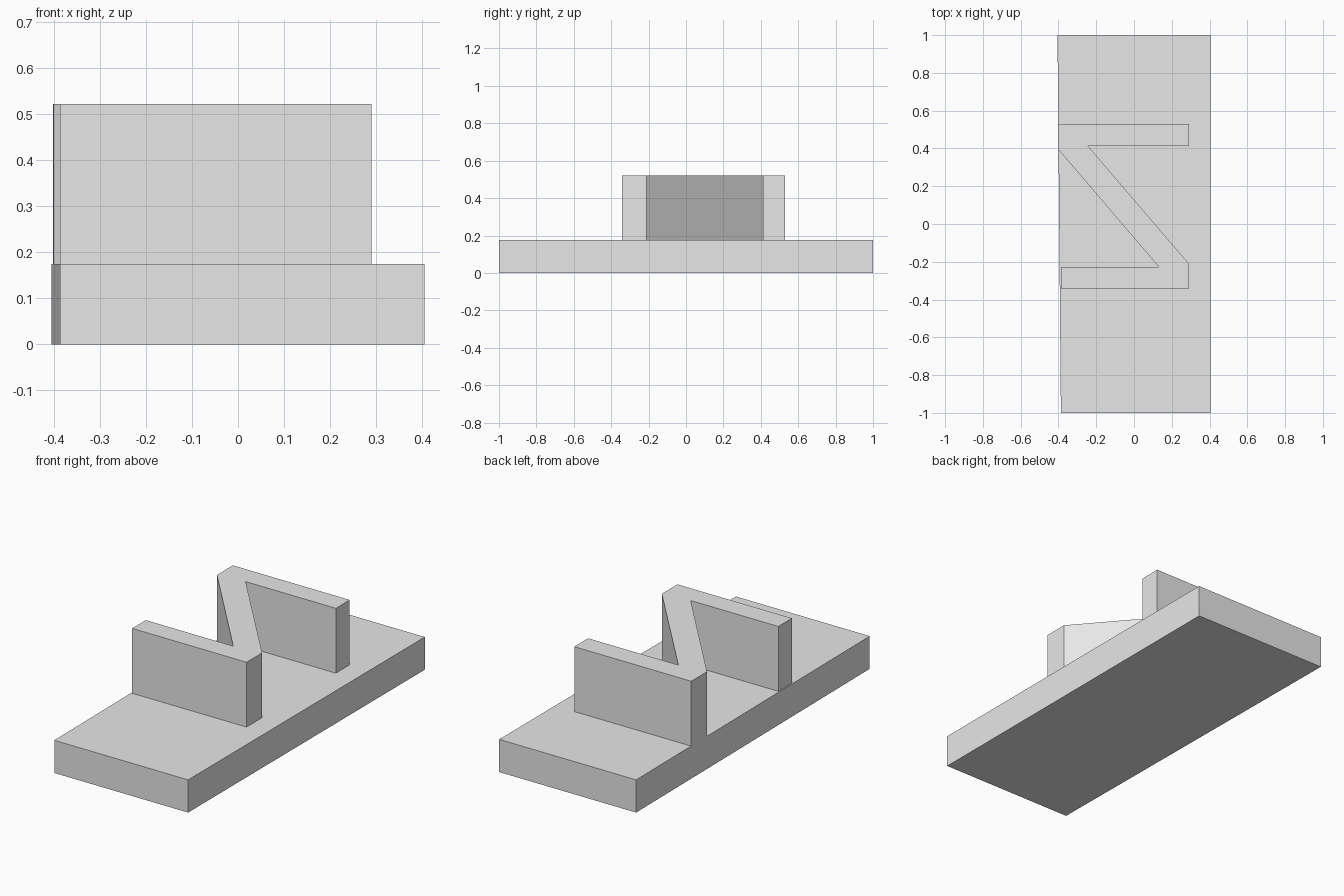
import bpy
import bmesh

if "Cube" in bpy.data.objects:
    bpy.data.objects.remove(bpy.data.objects["Cube"], do_unlink=True)

# Single plain grey for everything
grey = bpy.data.materials.new("light_grey")
grey.use_nodes = True
color = (0.8, 0.8, 0.8, 1)
grey.diffuse_color = color
grey.node_tree.nodes["Principled BSDF"].inputs["Base Color"].default_value = color


def extrude_outline(name, outline, bottom, top):
    """Raise a flat counter-clockwise outline into a solid."""
    bm = bmesh.new()
    face = bm.faces.new([bm.verts.new((x, y, bottom)) for x, y in outline])
    raised = bmesh.ops.extrude_face_region(bm, geom=[face])["geom"]
    verts = [v for v in raised if isinstance(v, bmesh.types.BMVert)]
    bmesh.ops.translate(bm, verts=verts, vec=(0, 0, top - bottom))
    bmesh.ops.recalc_face_normals(bm, faces=bm.faces)
    mesh = bpy.data.meshes.new(name)
    bm.to_mesh(mesh)
    bm.free()
    mesh.materials.append(grey)
    obj = bpy.data.objects.new(name, mesh)
    bpy.context.collection.objects.link(obj)
    return obj


BASE_TOP = 0.175
WALL_TOP = 0.522

# Base slab, with its right-hand long edge slightly skewed
extrude_outline("base_slab",
                [(-0.387, -1), (0.405, -1), (0.405, 1), (-0.405, 1)],
                0, BASE_TOP)

# Zigzag wall: front bar, diagonal and back bar in one outline
extrude_outline("zigzag_wall",
                [(-0.387, -0.342), (0.29, -0.342), (0.29, -0.21),
                 (-0.244, 0.413), (0.29, 0.413), (0.29, 0.53),
                 (-0.402, 0.53), (-0.401, 0.395),
                 (0.131, -0.227), (-0.387, -0.227)],
                BASE_TOP, WALL_TOP)
